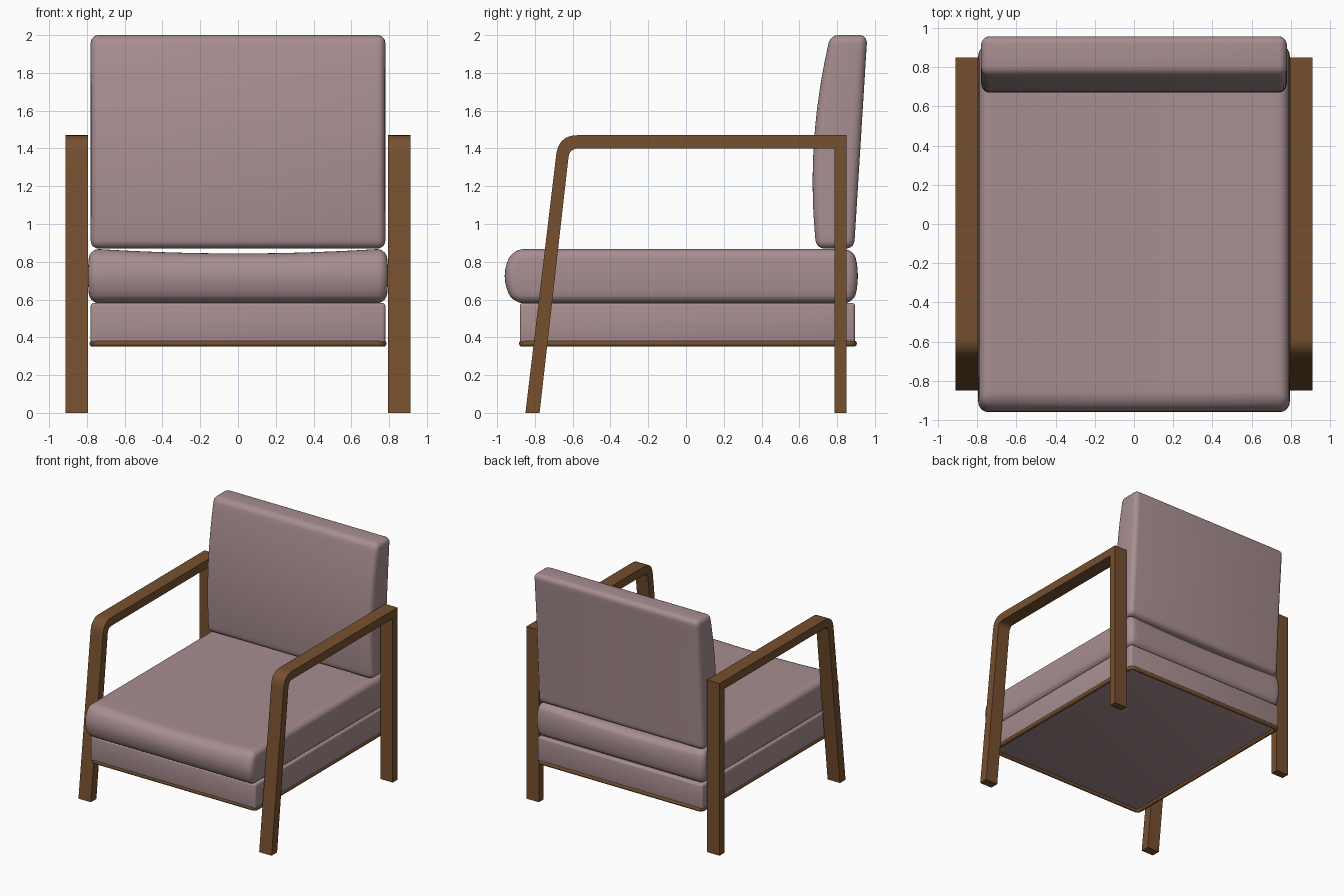
import bpy, bmesh, math
from mathutils import Vector

if "Cube" in bpy.data.objects:
    bpy.data.objects.remove(bpy.data.objects["Cube"])


def material(name, rgb):
    m = bpy.data.materials.new(name)
    m.diffuse_color = (*rgb, 1)
    m.use_nodes = True
    m.node_tree.nodes["Principled BSDF"].inputs["Base Color"].default_value = m.diffuse_color
    return m


FABRIC = material("mauve fabric", (0.39, 0.27, 0.28))
WOOD = material("brown wood", (0.18, 0.08, 0.028))


def finish(bm, name, mat, angle=40):
    bmesh.ops.recalc_face_normals(bm, faces=bm.faces)
    me = bpy.data.meshes.new(name)
    bm.to_mesh(me)
    bm.free()
    ob = bpy.data.objects.new(name, me)
    bpy.context.collection.objects.link(ob)
    me.materials.append(mat)
    bpy.ops.object.select_all(action='DESELECT')
    ob.select_set(True)
    bpy.context.view_layer.objects.active = ob
    bpy.ops.object.shade_smooth_by_angle(angle=math.radians(angle))
    return ob


def soft_box(name, lo, hi, radius, cuts=(0, 0, 0), warp=None, segments=5):
    """Rounded box from corner lo to corner hi, sliced along each axis, then warped."""
    lo, hi = Vector(lo), Vector(hi)
    bm = bmesh.new()
    bmesh.ops.create_cube(bm, size=1)
    for v in bm.verts:
        v.co = Vector(((hi[i] + lo[i]) / 2 + v.co[i] * (hi[i] - lo[i])) for i in range(3))
    bmesh.ops.bevel(bm, geom=bm.edges[:], offset=radius, segments=segments,
                    profile=0.5, affect='EDGES')
    for axis, n in enumerate(cuts):
        normal = Vector((0, 0, 0))
        normal[axis] = 1
        for k in range(1, n + 1):
            co = lo.lerp(hi, k / (n + 1))
            bmesh.ops.bisect_plane(bm, geom=bm.verts[:] + bm.edges[:] + bm.faces[:],
                                   plane_co=co, plane_no=normal, dist=1e-5)
    if warp:
        for v in bm.verts:
            v.co = warp(v.co.copy())
    return finish(bm, name, FABRIC)


def bezier(a, b, c, n=8):
    a, b, c = Vector(a), Vector(b), Vector(c)
    return [a.lerp(b, i / n).lerp(b.lerp(c, i / n), i / n) for i in range(n + 1)]


# upholstered base
soft_box("seat_base", (-0.78, -0.88, 0.37), (0.78, 0.895, 0.582), 0.016, segments=3)


# seat cushion: bulging ends, slightly sagging top
def puff_seat(p):
    h = (p.z - 0.725) / 0.145
    puff = 1 - h * h
    sag = 0.026 * max(0, 1 - (p.x / 0.78) ** 2) * max(0, h)
    p.x += 0.012 * puff * (p.x / 0.783)
    p.y += puff * (0.05 * p.y / 0.91 if p.y < 0 else 0.025 * p.y / 0.885)
    p.z -= sag
    return p


soft_box("seat_cushion", (-0.783, -0.91, 0.58), (0.783, 0.885, 0.87), 0.05,
         (15, 15, 7), puff_seat)


# back cushion: curved front, straight leaning rear
def lean_back(p):
    h = (p.z - 0.87) / 1.13
    front = 0.69 - 0.125 * h + 0.2 * h * h
    rear = 0.89 + 0.07 * h
    p.y = front + (rear - front) * p.y / 0.2
    return p


soft_box("back_cushion", (-0.78, 0, 0.87), (0.78, 0.2, 2.0), 0.042,
         (0, 0, 15), lean_back)

# rounded wooden trim under the base
path = []
r, hx, y0, y1 = 0.03, 0.769, -0.867, 0.887
for cx, cy, start in ((hx - r, y1 - r, 0), (-hx + r, y1 - r, 90),
                      (-hx + r, y0 + r, 180), (hx - r, y0 + r, 270)):
    for k in range(5):
        a = math.radians(start + 22.5 * k)
        path.append((cx + r * math.cos(a), cy + r * math.sin(a), 0.3675))
curve = bpy.data.curves.new("base_trim", 'CURVE')
curve.dimensions = '3D'
curve.bevel_depth = 0.0178
curve.bevel_resolution = 3
spline = curve.splines.new('POLY')
spline.points.add(len(path) - 1)
for pt, co in zip(spline.points, path):
    pt.co = (*co, 1)
spline.use_cyclic_u = True
trim = bpy.data.objects.new("base_trim", curve)
bpy.context.collection.objects.link(trim)
curve.materials.append(WOOD)
bpy.ops.object.select_all(action='DESELECT')
trim.select_set(True)
bpy.context.view_layer.objects.active = trim
bpy.ops.object.convert(target='MESH')

# side frames: slanted front leg, rounded corner, armrest, upright back leg
outer = bezier((-0.688, 1.36), (-0.677, 1.47), (-0.575, 1.47))
inner = bezier((-0.622, 1.355), (-0.615, 1.40), (-0.57, 1.40))
profile = ([(-0.85, 0)] + [tuple(p) for p in outer]
           + [(0.85, 1.47), (0.85, 0), (0.785, 0), (0.785, 1.40)]
           + [tuple(p) for p in reversed(inner)] + [(-0.775, 0)])
for side, name in ((1, "right_arm_frame"), (-1, "left_arm_frame")):
    bm = bmesh.new()
    face = bm.faces.new([bm.verts.new((side * 0.795, y, z)) for y, z in profile])
    ext = bmesh.ops.extrude_face_region(bm, geom=[face])
    for v in ext["geom"]:
        if isinstance(v, bmesh.types.BMVert):
            v.co.x = side * 0.912
    finish(bm, name, WOOD, 30)
